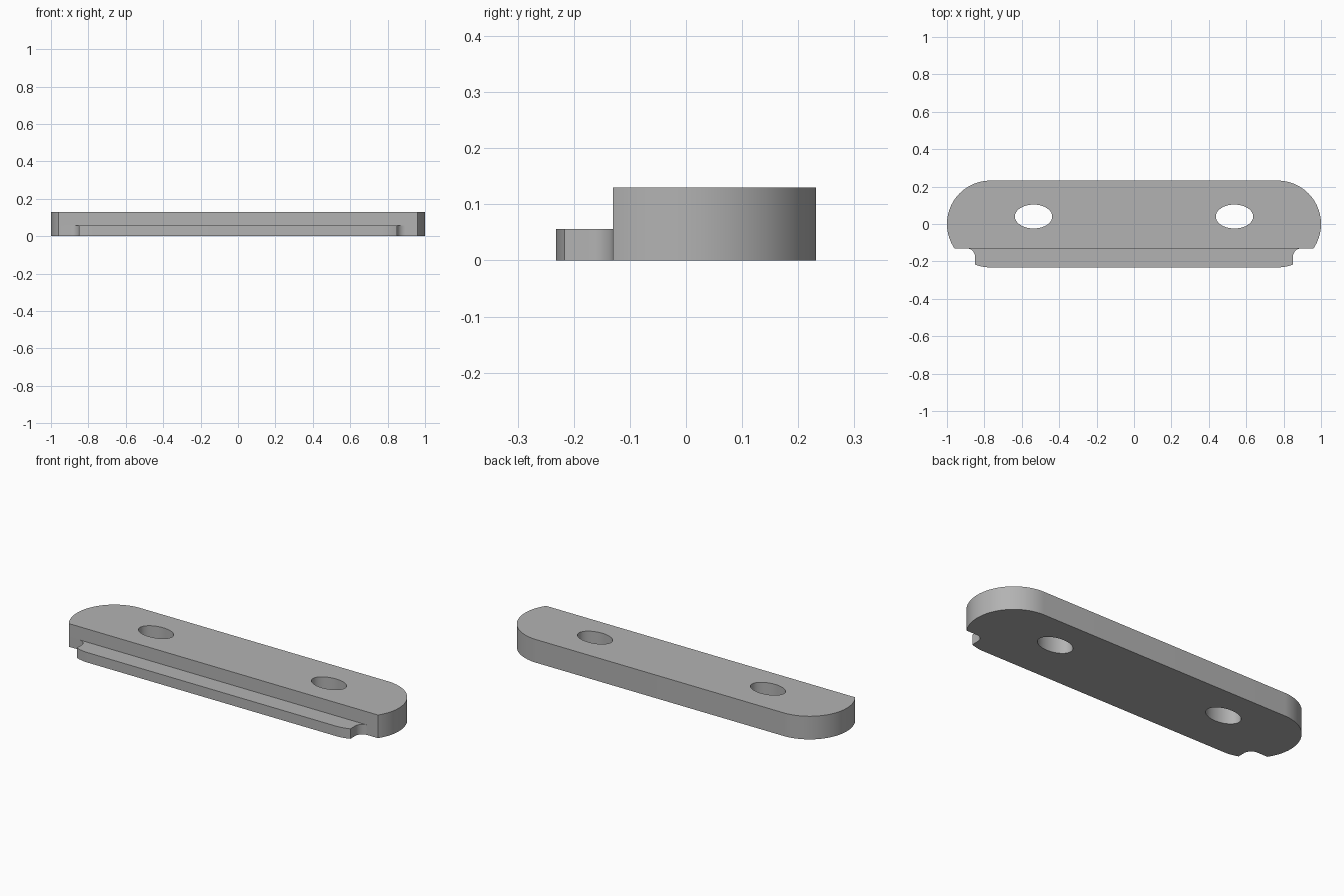
import bpy, bmesh, math

cube = bpy.data.objects.get("Cube")
if cube:
    bpy.data.objects.remove(cube, do_unlink=True)

HEIGHT, LIP_HEIGHT = 0.13, 0.056
RADIUS, STEP_Y = 0.232, -0.13
END_X, NOTCH_X, FILLET = 1 - RADIUS, 0.85, 0.045

grey = bpy.data.materials.new("plain grey")
grey.use_nodes = True
colour = (0.45, 0.45, 0.45, 1)
grey.diffuse_color = colour
grey.node_tree.nodes["Principled BSDF"].inputs["Base Color"].default_value = colour


def arc(cx, cy, rx, ry, start, end, steps):
    angles = [math.radians(start + (end - start) * i / steps) for i in range(steps + 1)]
    return [(cx + rx * math.cos(a), cy + ry * math.sin(a)) for a in angles]


def prism(name, outline, z0, z1):
    """Extrude a closed outline between two heights."""
    bm = bmesh.new()
    base = bm.faces.new([bm.verts.new((x, y, z0)) for x, y in outline])
    top = bmesh.ops.extrude_face_region(bm, geom=[base])["geom"]
    bmesh.ops.translate(bm, vec=(0, 0, z1 - z0),
                        verts=[v for v in top if isinstance(v, bmesh.types.BMVert)])
    bmesh.ops.recalc_face_normals(bm, faces=bm.faces)
    mesh = bpy.data.meshes.new(name)
    bm.to_mesh(mesh)
    bm.free()
    mesh.materials.append(grey)
    obj = bpy.data.objects.new(name, mesh)
    bpy.context.collection.objects.link(obj)
    return obj


def cut(target, cutter):
    """Subtract a cutter and remove it."""
    cutter.hide_render = True
    bpy.context.view_layer.objects.active = target
    mod = target.modifiers.new("cut", "BOOLEAN")
    mod.operation, mod.solver, mod.object = "DIFFERENCE", "EXACT", cutter
    bpy.ops.object.modifier_apply(modifier=mod.name)
    bpy.data.objects.remove(cutter, do_unlink=True)


# Round-ended plate
plate = prism("mounting_plate",
              arc(END_X, 0, RADIUS, RADIUS, -90, 90, 48)
              + arc(-END_X, 0, RADIUS, RADIUS, 90, 270, 48), 0, HEIGHT)

# Step that leaves the thin front lip
cut(plate, prism("step_cutter", [(-2, -1), (2, -1), (2, STEP_Y), (-2, STEP_Y)], LIP_HEIGHT, 1))

for side in (-1, 1):
    # Filleted notch at each end of the lip
    notch = [(NOTCH_X, -1), (2, -1), (2, STEP_Y)]
    notch += arc(NOTCH_X + FILLET, STEP_Y - FILLET, FILLET, FILLET, 90, 180, 12)
    cut(plate, prism("notch_cutter", [(side * x, y) for x, y in notch], -1, LIP_HEIGHT + 0.001))
    # Oval screw hole
    cut(plate, prism("hole_cutter", arc(side * 0.537, 0.04, 0.1, 0.064, 0, 360, 48)[:-1], -1, 1))

# Smooth curved walls with crisp edges
bpy.ops.object.select_all(action="DESELECT")
plate.select_set(True)
bpy.context.view_layer.objects.active = plate
bpy.ops.object.shade_smooth_by_angle(angle=math.radians(30))
